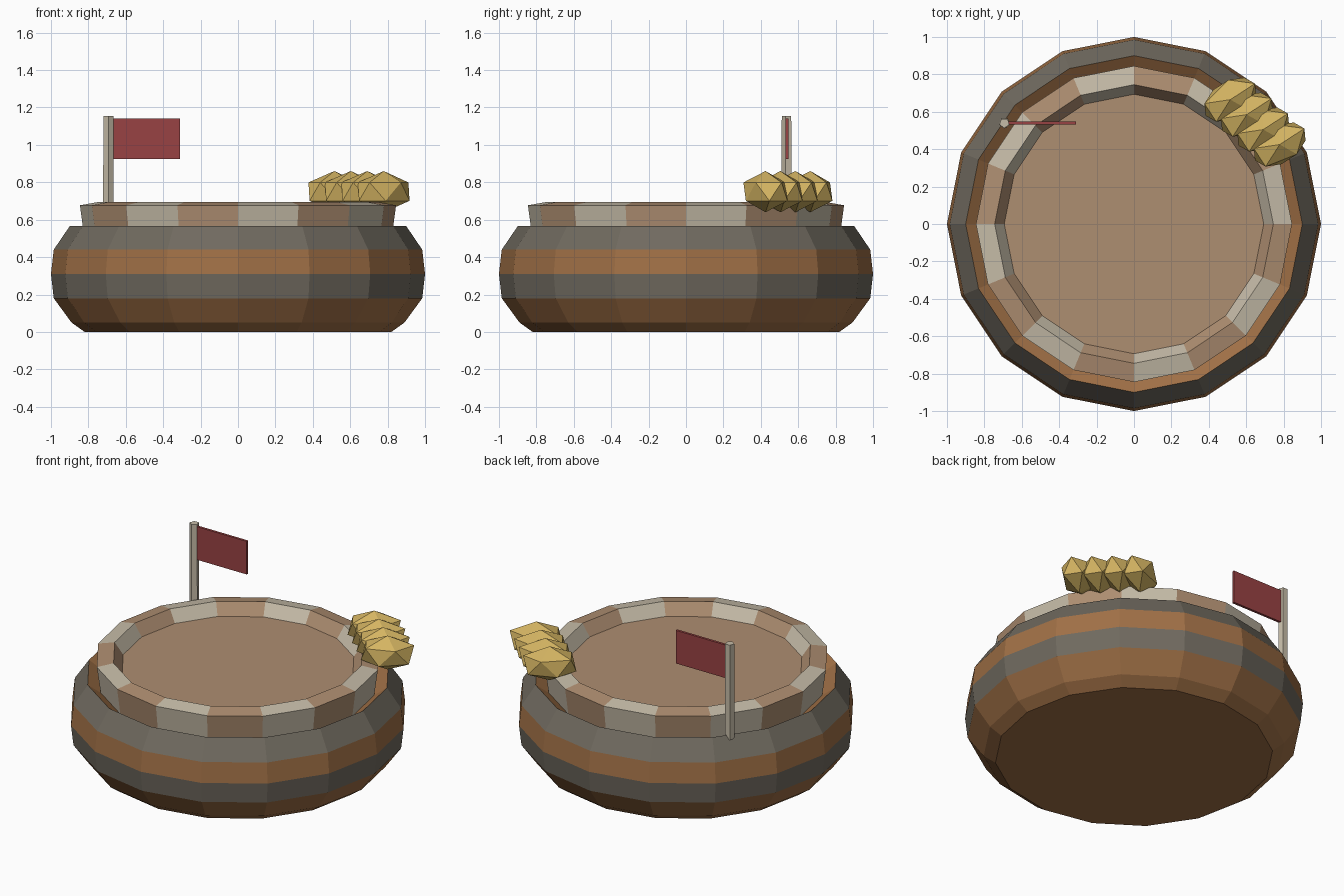
import bpy
import bmesh
from math import cos, sin, pi, radians
from mathutils import Matrix

cube = bpy.data.objects.get("Cube")
if cube:
    bpy.data.objects.remove(cube, do_unlink=True)

SIDES = 16


def material(name, rgb):
    """Flat material from 0-255 display values."""
    lin = [((c / 255 + 0.055) / 1.055) ** 2.4 for c in rgb] + [1]
    mat = bpy.data.materials.new(name)
    mat.use_nodes = True
    mat.diffuse_color = lin
    node = next(n for n in mat.node_tree.nodes if n.type == 'BSDF_PRINCIPLED')
    node.inputs["Base Color"].default_value = lin
    node.inputs["Roughness"].default_value = 0.9
    return mat


wood = material("warm_wood", (160, 112, 70))
iron = material("grey_band", (112, 106, 95))
tan = material("tan_clay", (174, 142, 113))
stone = material("pale_stone", (198, 188, 168))
gold = material("straw_gold", (212, 180, 98))
red = material("flag_red", (153, 66, 67))


def finish(name, bm, mats):
    bmesh.ops.recalc_face_normals(bm, faces=bm.faces)
    mesh = bpy.data.meshes.new(name)
    bm.to_mesh(mesh)
    bm.free()
    for mat in mats:
        mesh.materials.append(mat)
    obj = bpy.data.objects.new(name, mesh)
    bpy.context.collection.objects.link(obj)
    return obj


def lathe(name, profile, mats, rule, closed=False):
    """Revolve (radius, z) points; rule(step, side) picks the material."""
    bm = bmesh.new()
    rings = [[bm.verts.new((r * cos(2 * pi * i / SIDES), r * sin(2 * pi * i / SIDES), z))
              for i in range(SIDES)] for r, z in profile]
    pairs = list(zip(rings, rings[1:]))
    if closed:
        pairs.append((rings[-1], rings[0]))
    else:
        bm.faces.new(rings[0])
        bm.faces.new(rings[-1])
    for step, (low, high) in enumerate(pairs):
        for i in range(SIDES):
            j = (i + 1) % SIDES
            face = bm.faces.new((low[i], low[j], high[j], high[i]))
            face.material_index = rule(step, i)
    return finish(name, bm, mats)


# Banded tub with a dished rim
lathe("tub_body",
      [(0.82, 0), (0.89, 0.05), (0.985, 0.18), (1.0, 0.31),
       (0.985, 0.44), (0.90, 0.565), (0.81, 0.50)],
      [wood, iron], lambda step, side: int(step in (2, 4)))

# Ring of alternating blocks
lathe("block_ring",
      [(0.82, 0.49), (0.845, 0.677), (0.745, 0.695), (0.69, 0.615), (0.69, 0.49)],
      [stone, tan], lambda step, side: side % 2, closed=True)

# Floor inside the ring
bm = bmesh.new()
bmesh.ops.create_circle(bm, cap_ends=True, segments=SIDES, radius=0.70,
                        matrix=Matrix.Translation((0, 0, 0.62)))
finish("inner_floor", bm, [tan])

# Flag pole
bm = bmesh.new()
bmesh.ops.create_cone(bm, cap_ends=True, segments=5, radius1=0.03, radius2=0.028,
                      depth=0.615,
                      matrix=Matrix.Translation((-0.693, 0.54, 0.8475))
                      @ Matrix.Rotation(pi, 4, 'Z'))
finish("flag_pole", bm, [stone])

# Flag cloth
bm = bmesh.new()
bmesh.ops.create_cube(bm, size=1, matrix=Matrix.Translation((-0.495, 0.54, 1.033))
                      @ Matrix.Diagonal((0.37, 0.016, 0.215, 1)))
finish("flag_cloth", bm, [red])

# Row of straw tufts lying over the rim
for k in range(4):
    bm = bmesh.new()
    place = (Matrix.Translation((0.515 + 0.088 * k, 0.665 - 0.08 * k, 0.75))
             @ Matrix.Rotation(radians(33), 4, 'Z')
             @ Matrix.Diagonal((1.6, 1, 1, 1)))
    bmesh.ops.create_icosphere(bm, subdivisions=1, radius=0.11, matrix=place)
    finish(f"straw_tuft_{k + 1}", bm, [gold])
